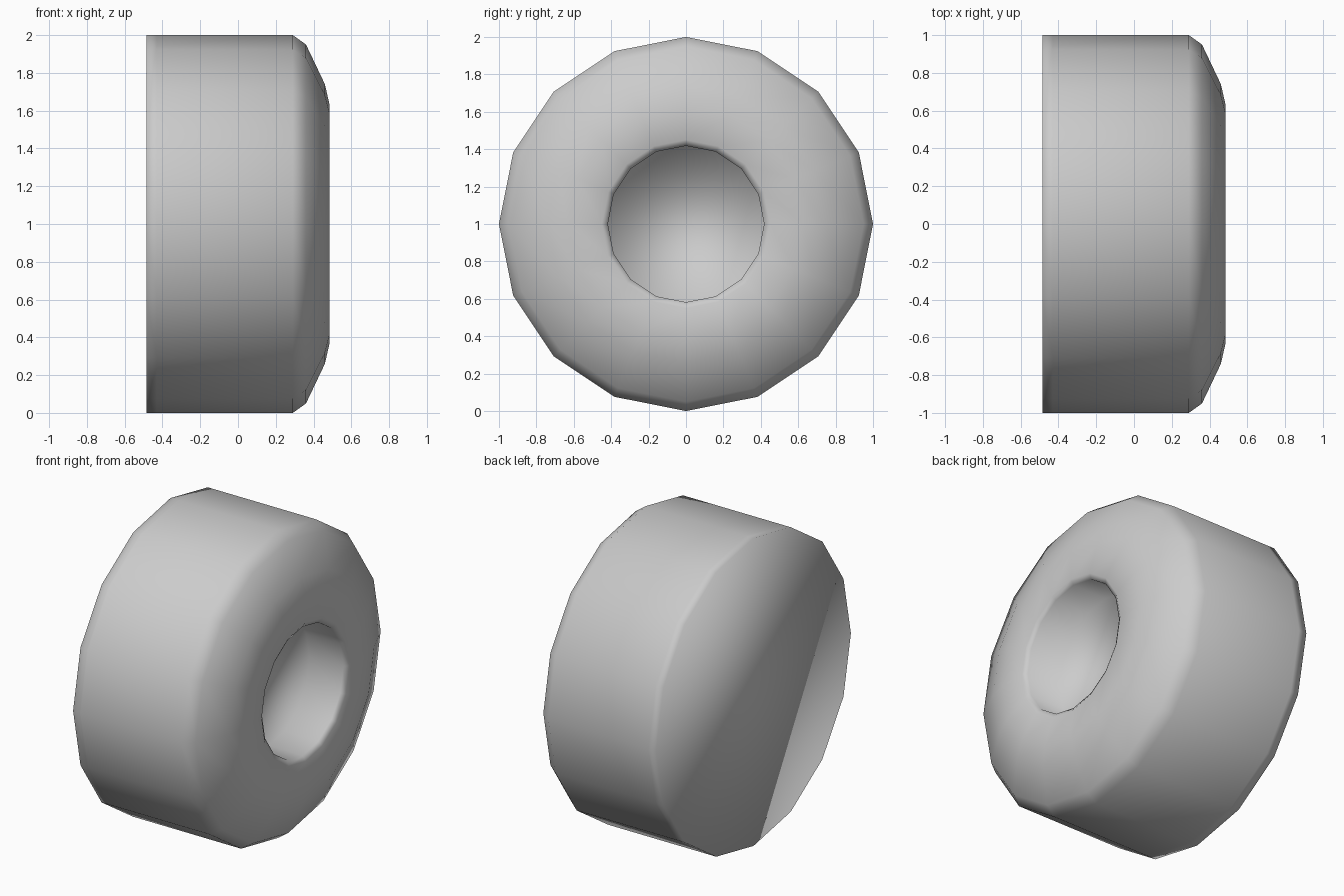
import bpy, bmesh, math

if "Cube" in bpy.data.objects:
    bpy.data.objects.remove(bpy.data.objects["Cube"])

SIDES = 16

# Wheel profile as (x, radius), from back cap around to the hub recess floor
PROFILE = [(-0.485, 1.0), (-0.43, 1.0), (0.29, 1.0), (0.36, 0.95),
           (0.46, 0.74), (0.485, 0.63), (0.485, 0.45), (0.465, 0.418),
           (0.22, 0.418)]


def ring(bm, x, r):
    return [bm.verts.new((x, r * math.cos(a), 1 + r * math.sin(a)))
            for a in (2 * math.pi * i / SIDES for i in range(SIDES))]


bm = bmesh.new()
rings = [ring(bm, x, r) for x, r in PROFILE]

# Tread, shoulder and recess walls
for a, b in zip(rings, rings[1:]):
    for i in range(SIDES):
        j = (i + 1) % SIDES
        bm.faces.new((a[i], a[j], b[j], b[i]))

# Flat back and recess floor
bm.faces.new(rings[0][::-1])
bm.faces.new(rings[-1])
bmesh.ops.recalc_face_normals(bm, faces=bm.faces[:])
for f in bm.faces:
    f.smooth = True

mesh = bpy.data.meshes.new("wheel")
bm.to_mesh(mesh)
bm.free()
bpy.context.collection.objects.link(bpy.data.objects.new("wheel", mesh))
